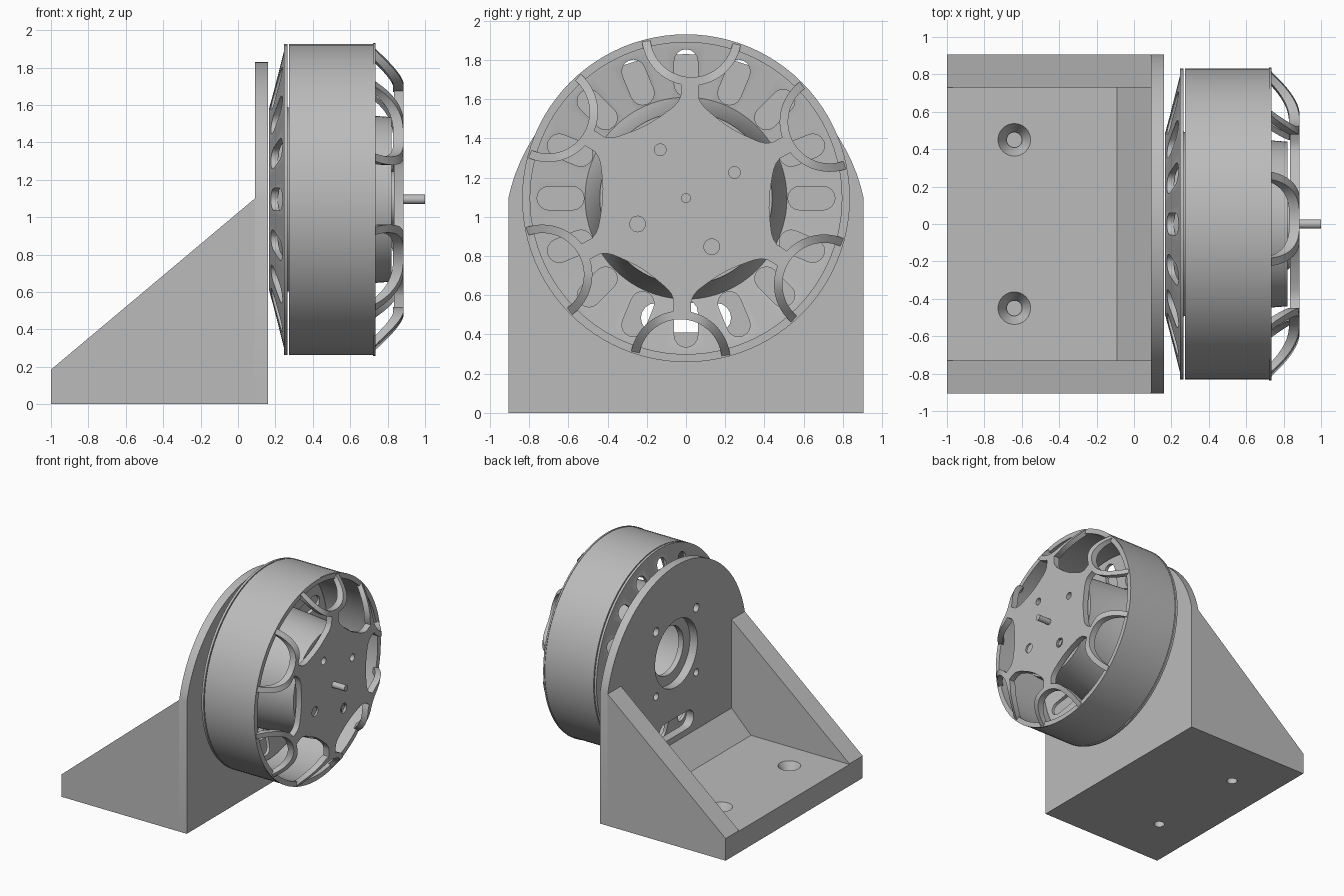
import bpy, bmesh
from math import sin, cos, pi, radians, hypot
from mathutils import Matrix, Vector

if "Cube" in bpy.data.objects:
    bpy.data.objects.remove(bpy.data.objects["Cube"])

grey = bpy.data.materials.new("plain grey")
grey.use_nodes = True
grey.diffuse_color = (0.5, 0.5, 0.5, 1)
grey.node_tree.nodes["Principled BSDF"].inputs["Base Color"].default_value = (0.5, 0.5, 0.5, 1)

AXIS_Z = 1.095          # height of the motor axis
TURN = radians(28)      # rotation of the bell pattern


def finish(name, bm):
    bmesh.ops.recalc_face_normals(bm, faces=bm.faces)
    mesh = bpy.data.meshes.new(name)
    bm.to_mesh(mesh)
    bm.free()
    mesh.materials.append(grey)
    ob = bpy.data.objects.new(name, mesh)
    bpy.context.scene.collection.objects.link(ob)
    return ob


def prism(bm, outline, axis, lo, hi):
    """Extrude a 2D outline along x (outline y, z) or y (outline x, z)."""
    place = (lambda a, b, d: (d, a, b)) if axis == "x" else (lambda a, b, d: (a, d, b))
    face = bm.faces.new([bm.verts.new(place(a, b, lo)) for a, b in outline])
    out = bmesh.ops.extrude_face_region(bm, geom=[face])["geom"]
    shift = Vector(place(0, 0, hi - lo))
    bmesh.ops.translate(bm, vec=shift, verts=[v for v in out if isinstance(v, bmesh.types.BMVert)])


def lathe(bm, profile, y=0, z=AXIS_Z, steps=96):
    """Turn a closed (x, radius) profile around an axis parallel to x."""
    new = [bm.verts.new((x, y + r, z)) for x, r in profile]
    edges = [bm.edges.new((v, new[(i + 1) % len(new)])) for i, v in enumerate(new)]
    bmesh.ops.spin(bm, geom=new + edges, cent=(0, y, z), axis=(1, 0, 0),
                   angle=2 * pi, steps=steps, use_merge=True)
    bmesh.ops.remove_doubles(bm, verts=bm.verts, dist=1e-5)


def rod(bm, lo, hi, r, y=0, z=AXIS_Z, r2=None, steps=24):
    m = Matrix.Translation(((lo + hi) / 2, y, z)) @ Matrix.Rotation(pi / 2, 4, "Y")
    bmesh.ops.create_cone(bm, cap_ends=True, segments=steps, radius1=r,
                          radius2=r if r2 is None else r2, depth=hi - lo, matrix=m)


def capsule(length, width, centre, angle, n=8):
    """Stadium outline, long side along the angle."""
    pts = []
    for end in (1, -1):
        for i in range(n + 1):
            t = -pi / 2 + pi * i / n + (0 if end > 0 else pi)
            u = end * (length - width) / 2 + width / 2 * cos(t)
            v = width / 2 * sin(t)
            pts.append((centre[0] + u * cos(angle) - v * sin(angle),
                        centre[1] + u * sin(angle) + v * cos(angle)))
    return pts


def cut(ob, bm):
    """Subtract the cutter and bake the result."""
    cutter = finish("cutter", bm)
    mod = ob.modifiers.new("cut", "BOOLEAN")
    mod.operation, mod.object, mod.solver = "DIFFERENCE", cutter, "EXACT"
    dg = bpy.context.evaluated_depsgraph_get()
    mesh = bpy.data.meshes.new_from_object(ob.evaluated_get(dg))
    ob.modifiers.clear()
    ob.data = mesh
    bpy.data.objects.remove(cutter)


def smooth(ob):
    bpy.ops.object.select_all(action="DESELECT")
    ob.select_set(True)
    bpy.context.view_layer.objects.active = ob
    bpy.ops.object.shade_smooth_by_angle(angle=radians(30))


def polar(r, a):
    return r * cos(a), AXIS_Z + r * sin(a)


# Bracket floor with sloped inner corner and two countersunk holes
bm = bmesh.new()
prism(bm, [(-1, 0), (-1, .18), (-.09, .18), (.09, .36), (.09, 0)], "y", -.73, .73)
floor = finish("bracket_floor", bm)
bm = bmesh.new()
for y in (-.45, .45):
    for r1, r2, lo, hi in ((.042, .042, -.1, .12), (.042, .09, .1, .185)):
        bmesh.ops.create_cone(bm, cap_ends=True, segments=32, radius1=r1, radius2=r2, depth=hi - lo,
                              matrix=Matrix.Translation((-.64, y, (lo + hi) / 2)))
cut(floor, bm)

# Side gussets
for side, name in ((1, "left"), (-1, "right")):
    bm = bmesh.new()
    prism(bm, [(-1, 0), (-1, .185), (.09, 1.1), (.09, 0)], "y", .73 * side, .905 * side)
    finish("gusset_" + ("back" if side > 0 else "front"), bm)

# Upright mounting plate with arched top
bm = bmesh.new()
arch_r, arch_z = .926, .904
start = .2132
arch = [(arch_r * cos(t), arch_z + arch_r * sin(t))
        for t in (start + (pi - 2 * start) * i / 40 for i in range(41))]
prism(bm, [(-.905, 0), (.905, 0)] + arch, "x", .09, .16)
plate = finish("mounting_plate", bm)
bm = bmesh.new()
rod(bm, 0, .3, .28, steps=64)
for y in (-.265, .265):
    rod(bm, 0, .3, .035, y, AXIS_Z + .28)
    rod(bm, 0, .13, .075, y, AXIS_Z + .28)
    rod(bm, 0, .3, .03, y, AXIS_Z - .26)
prism(bm, capsule(.46, .15, (0, .485), 0), "x", 0, .3)
cut(plate, bm)

# Motor base: shallow cone with a ring of radial slots
bm = bmesh.new()
lathe(bm, [(.165, .2), (.165, .48), (.245, .79), (.245, .832), (.264, .832),
           (.264, .775), (.21, .5), (.21, .2)])
base = finish("motor_base", bm)
bm = bmesh.new()
for i in range(16):
    a = i * pi / 8
    prism(bm, capsule(.24, .12, polar(.64, a), a), "x", .1, .35)
cut(base, bm)

# Inner stator support and bearing boss
bm = bmesh.new()
lathe(bm, [(.2, .52), (.3, .48), (.82, .44), (.82, .38), (.2, .38)])
stator = finish("stator_support", bm)
bm = bmesh.new()
lathe(bm, [(.4, .15), (.84, .15), (.84, .02), (.4, .02)], steps=48)
boss = finish("bearing_boss", bm)

# Outer bell ring with a thin front lip
bm = bmesh.new()
lathe(bm, [(.272, .832), (.722, .832), (.722, .836), (.735, .836), (.735, .795), (.272, .795)])
bell = finish("bell_ring", bm)

# Bell face: hub with six spokes and four screw holes
bm = bmesh.new()
outline = []
for k in range(6):
    a = TURN + k * pi / 3
    outline += [polar(hypot(r, w), a + w / r) for r, w in ((.49, -.058), (.52, -.045), (.6, -.045),
                                                          (.6, .045), (.52, .045), (.49, .058))]
    for i in range(9):
        s = -1 + i / 4
        outline.append(polar(.425 + .045 * s * s, a + pi / 6 + radians(20) * s))
prism(bm, outline, "x", .835, .885)
hub = finish("bell_hub", bm)
bm = bmesh.new()
for k in range(4):
    y, z = polar(.28, TURN + k * pi / 2)
    rod(bm, .7, 1, .03, y, z)
    rod(bm, .87, 1, .04, y, z)
cut(hub, bm)


# Six curved arches dropping from the hub to the ring
def dome(r):
    return .885 - .15 * (max(0, r - .62) / .205) ** 1.5


bm = bmesh.new()
for k in range(6):
    a = TURN + k * pi / 3
    rows = []
    for i in range(33):
        t = radians(81) * (i / 16 - 1)
        row = []
        for width, drop in ((.212, 0), (.255, 0), (.255, .055), (.212, .055)):
            u, v = .83 - width * cos(t), width * sin(t)
            x = max(dome(min(hypot(u, v), .825)) - drop, .7)
            row.append(bm.verts.new((x, u * cos(a) - v * sin(a),
                                     AXIS_Z + u * sin(a) + v * cos(a))))
        rows.append(row)
    for p, q in zip(rows, rows[1:]):
        for j in range(4):
            n = (j + 1) % 4
            bm.faces.new((p[j], p[n], q[n], q[j]))
    bm.faces.new(rows[0])
    bm.faces.new(rows[-1])
arches = finish("bell_arches", bm)

# Shaft
bm = bmesh.new()
rod(bm, .35, 1, .025)
shaft = finish("shaft", bm)

for ob in (floor, plate, base, stator, boss, bell, hub, arches, shaft):
    smooth(ob)
